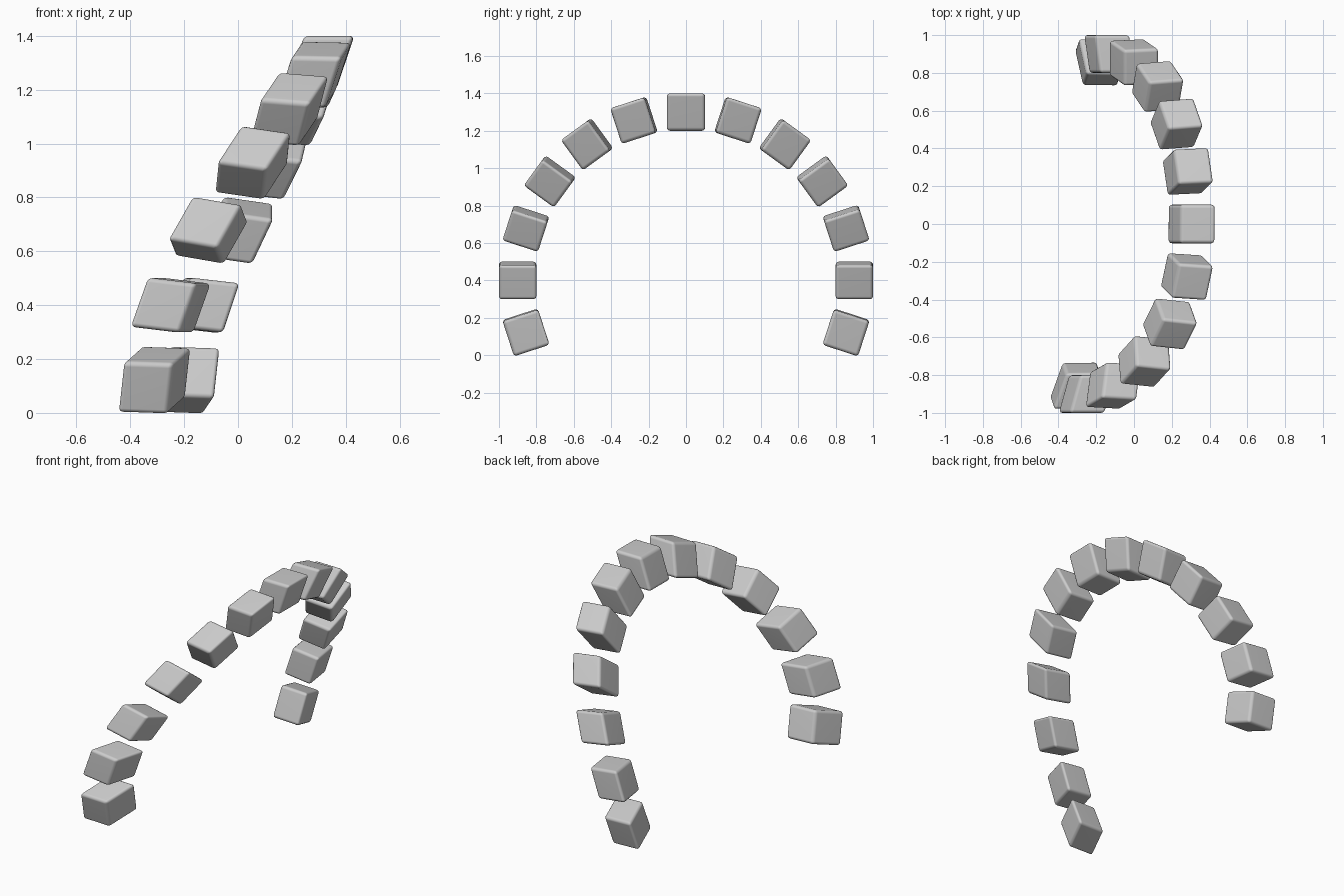
import bpy, bmesh, math
from mathutils import Matrix, Vector

if "Cube" in bpy.data.objects:
    bpy.data.objects.remove(bpy.data.objects["Cube"])

R, CZ, SIDE = 0.9, 0.4, 0.2
STEP = math.radians(18)

# sideways offset of each block, from the front foot over the top to the back foot
OFFSETS = [-.31, -.25, -.11, .055, .19, .28, .305, .285, .225, .125, 0, -.13, -.19]


def block(name, center, radial, tangent, across):
    """Softened cube whose edges follow three given edge vectors."""
    bm = bmesh.new()
    bmesh.ops.create_cube(bm, size=1)
    bmesh.ops.bevel(bm, geom=bm.edges[:], offset=0.09, segments=3,
                    profile=0.5, affect='EDGES')
    m = Matrix((across, tangent, radial)).transposed().to_4x4()
    m.translation = center
    bm.transform(m)
    bmesh.ops.recalc_face_normals(bm, faces=bm.faces[:])
    for f in bm.faces:
        f.smooth = True
    me = bpy.data.meshes.new(name)
    bm.to_mesh(me)
    bm.free()
    ob = bpy.data.objects.new(name, me)
    bpy.context.collection.objects.link(ob)
    # keep the flat sides flat
    mod = ob.modifiers.new("flat_sides", 'WEIGHTED_NORMAL')
    mod.keep_sharp = True


# arch of skewed blocks following the curve
last = len(OFFSETS) - 1
for i, x in enumerate(OFFSETS):
    a = (i - last / 2) * STEP
    s, c = math.sin(a), math.cos(a)
    slope = (OFFSETS[min(i + 1, last)] - OFFSETS[max(i - 1, 0)]) / (2 * R * STEP)
    lean = -0.35 * slope * 0.18
    radial = Vector((x / R, s, c)) * SIDE
    tangent = Vector((slope, c, -s)) * (SIDE + 0.005 - abs(lean))
    across = Vector((0.185, lean * c, -lean * s))
    block(f"arch_block_{i + 1}", Vector((x, R * s, CZ + R * c)), radial, tangent, across)
